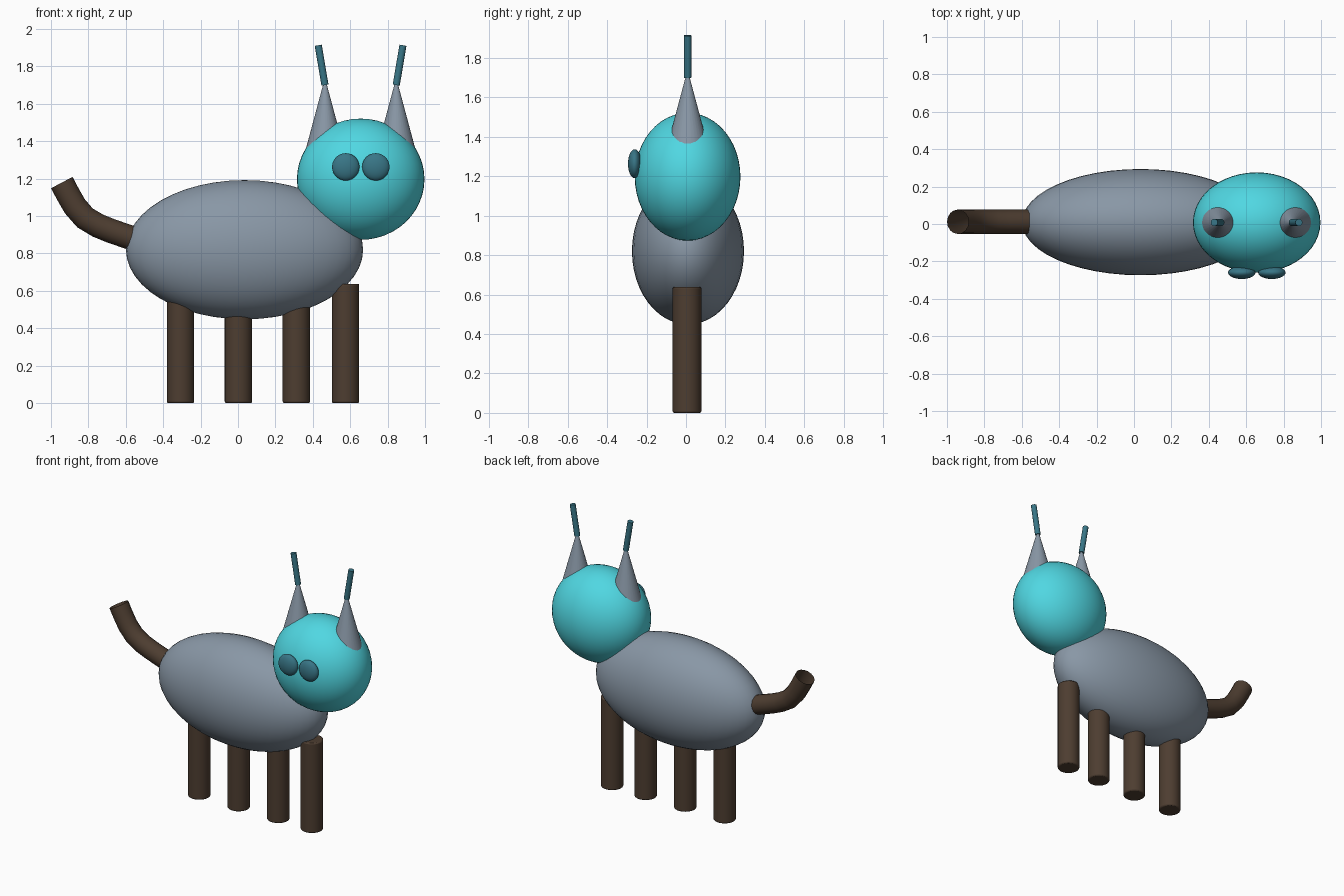
import bpy, math
from mathutils import Vector

if "Cube" in bpy.data.objects:
    bpy.data.objects.remove(bpy.data.objects["Cube"])

def material(name, rgb):
    m = bpy.data.materials.new(name)
    m.diffuse_color = (*rgb, 1)
    m.use_nodes = True
    m.node_tree.nodes["Principled BSDF"].inputs["Base Color"].default_value = m.diffuse_color
    return m

SLATE = material("slate", (0.25, 0.31, 0.38))
CYAN = material("cyan", (0.08, 0.68, 0.76))
TEAL = material("teal", (0.04, 0.18, 0.24))
BROWN = material("brown", (0.075, 0.047, 0.03))
Y = 0.008  # middle plane of the animal

def finish(name, mat):
    ob = bpy.context.object
    ob.name = name
    ob.data.materials.append(mat)
    bpy.ops.object.shade_smooth_by_angle(angle=math.radians(35))
    return ob

def ellipsoid(name, loc, radii, mat):
    bpy.ops.mesh.primitive_uv_sphere_add(segments=48, ring_count=24, location=loc)
    bpy.context.object.scale = radii
    bpy.ops.object.transform_apply(location=False, rotation=False, scale=True)
    return finish(name, mat)

def rod(name, a, b, r1, r2, mat):
    a, b = Vector(a), Vector(b)
    d = b - a
    bpy.ops.mesh.primitive_cone_add(vertices=32, radius1=r1, radius2=r2,
        depth=d.length, location=(a + b) / 2,
        rotation=d.to_track_quat('Z', 'Y').to_euler())
    return finish(name, mat)

# Body and head
ellipsoid("body", (0.035, 0.01, 0.82), (0.634, 0.284, 0.372), SLATE)
ellipsoid("head", (0.656, 0.008, 1.197), (0.341, 0.268, 0.324), CYAN)

# Eyes on the front of the head
for side, x in (("left", 0.576), ("right", 0.737)):
    ellipsoid("eye_" + side, (x, -0.26, 1.263), (0.073, 0.034, 0.073), TEAL)

# Ears with slanted feelers on their tips
for side, x, lean in (("left", 0.465, -0.036), ("right", 0.846, 0.036)):
    rod("ear_" + side, (x, Y, 1.30), (x, Y, 1.71), 0.118, 0.008, SLATE)
    rod("feeler_" + side, (x, Y, 1.70), (x + lean, Y, 1.913), 0.019, 0.019, TEAL)

# Four legs in one row, with softened rims
for i, x in enumerate((-0.307, 0.002, 0.312, 0.575)):
    leg = rod(f"leg_{i + 1}", (x, Y - 0.003, 0), (x, Y - 0.003, 0.638), 0.073, 0.073, BROWN)
    bevel = leg.modifiers.new("rim", 'BEVEL')
    bevel.width, bevel.segments = 0.008, 2
    bevel.limit_method, bevel.angle_limit = 'ANGLE', math.radians(40)

# Tail: open tube swept along an upward curve
path = [(-0.50, 0.858), (-0.567, 0.882), (-0.68, 0.921), (-0.749, 0.949),
        (-0.818, 0.99), (-0.872, 1.052), (-0.91, 1.118), (-0.942, 1.179)]
curve = bpy.data.curves.new("tail", 'CURVE')
curve.dimensions = '3D'
curve.bevel_depth, curve.bevel_resolution = 0.065, 6
spline = curve.splines.new('POLY')
spline.points.add(len(path) - 1)
for p, (x, z) in zip(spline.points, path):
    p.co = (x, 0.012, z, 1)
tail = bpy.data.objects.new("tail", curve)
bpy.context.collection.objects.link(tail)
curve.materials.append(BROWN)
spline.use_smooth = True
